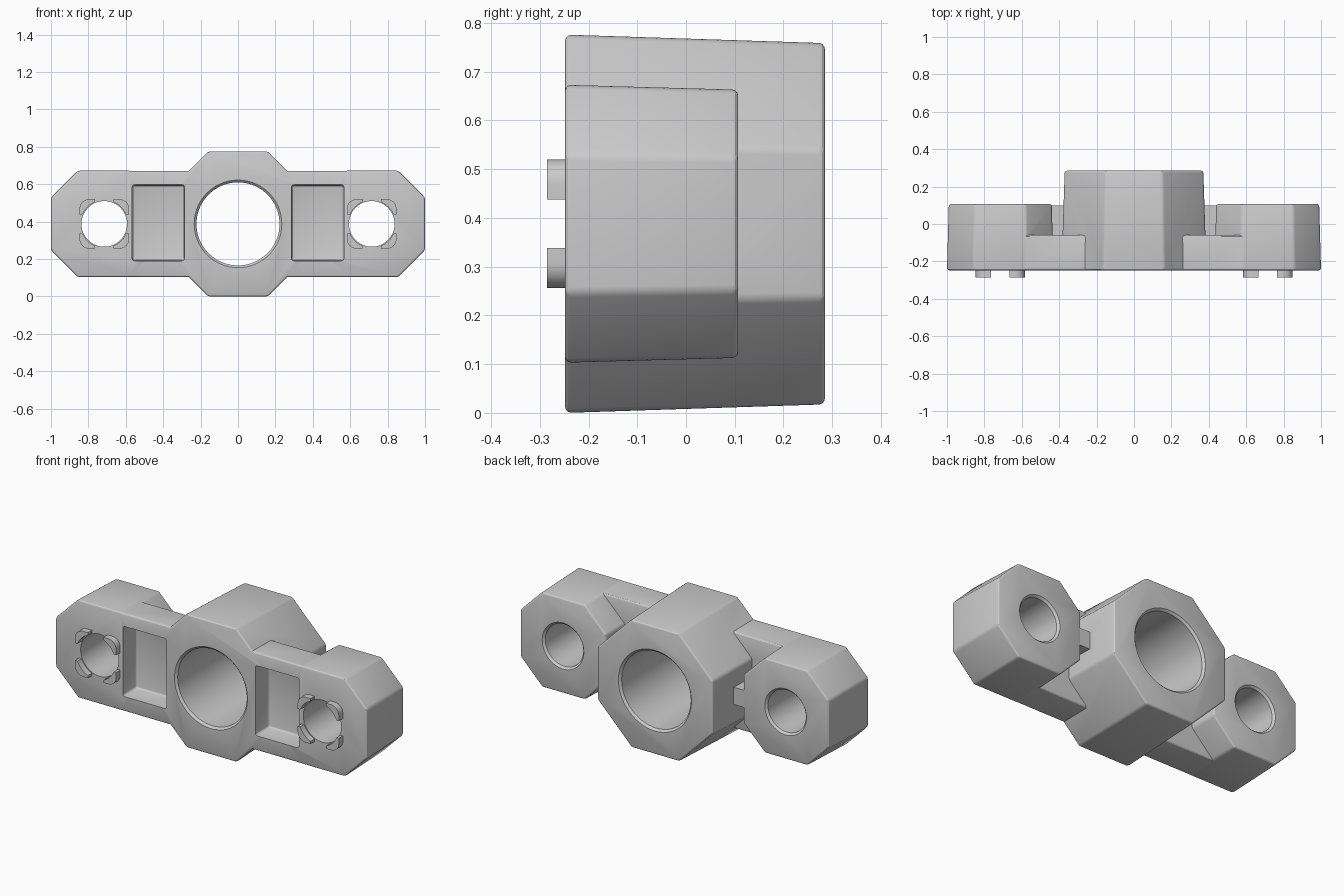
import bpy, bmesh, math

if "Cube" in bpy.data.objects:
    bpy.data.objects.remove(bpy.data.objects["Cube"])

ZC = 0.388            # height of the centre line
FRONT = -0.248        # front plane of the body


def loft(name, pts, rings, cx=0.0, cz=ZC, bevel=0.0):
    """Prism along y: outline pts (x, z), rings of (y, scale)."""
    bm = bmesh.new()
    loops = [[bm.verts.new((cx + x * s, y, cz + z * s)) for x, z in pts] for y, s in rings]
    n = len(pts)
    for a, b in zip(loops, loops[1:]):
        for i in range(n):
            bm.faces.new((a[i], a[(i + 1) % n], b[(i + 1) % n], b[i]))
    bm.faces.new(loops[0])
    bm.faces.new(loops[-1])
    bmesh.ops.recalc_face_normals(bm, faces=bm.faces)
    me = bpy.data.meshes.new(name)
    bm.to_mesh(me)
    bm.free()
    ob = bpy.data.objects.new(name, me)
    bpy.context.collection.objects.link(ob)
    if bevel:
        m = ob.modifiers.new("edge", 'BEVEL')
        m.width, m.segments, m.limit_method = bevel, 3, 'ANGLE'
        m.angle_limit = math.radians(30)
        apply(ob, m)
    return ob


def apply(ob, mod):
    bpy.ops.object.select_all(action='DESELECT')
    bpy.context.view_layer.objects.active = ob
    ob.select_set(True)
    bpy.ops.object.modifier_apply(modifier=mod.name)


def boolean(ob, other, op):
    m = ob.modifiers.new("bool", 'BOOLEAN')
    m.operation, m.solver, m.object = op, 'EXACT', other
    apply(ob, m)
    bpy.data.objects.remove(other)


def smooth(ob):
    bpy.ops.object.select_all(action='DESELECT')
    bpy.context.view_layer.objects.active = ob
    ob.select_set(True)
    bpy.ops.object.shade_smooth_by_angle(angle=math.radians(25))


def octagon(h, c):
    return [(c, h), (h, c), (h, -c), (c, -h), (-c, -h), (-h, -c), (-h, c), (-c, h)]


def rect(w, h):
    return [(w, h), (w, -h), (-w, -h), (-w, h)]


def circle(r, n=64):
    return [(r * math.cos(2 * math.pi * i / n), r * math.sin(2 * math.pi * i / n)) for i in range(n)]


# Central hub, end blocks, plate and ribs joined to one body
body = loft("bracket_body", octagon(0.388, 0.16), [(FRONT, 1), (0.285, 0.955)], bevel=0.012)
plate = loft("plate", rect(0.72, 0.2845), [(FRONT + 0.0005, 1), (-0.06, 0.982)], bevel=0.012)
boolean(body, plate, 'UNION')
for s in (-1, 1):
    block = loft("end_block", octagon(0.285, 0.142), [(FRONT, 1), (0.107, 0.965)],
                 cx=0.715 * s, bevel=0.012)
    boolean(body, block, 'UNION')
    rib = loft("rib", rect(0.06, 0.05), [(-0.1, 1), (0.1, 1)], cx=0.4 * s)
    boolean(body, rib, 'UNION')

# Main bore with softened rims
bore = loft("bore", circle(0.222, 96),
            [(-0.27, 1.155), (FRONT + 0.012, 1), (0.285 - 0.012, 1), (0.307, 1.155)])
boolean(body, bore, 'DIFFERENCE')

# End holes and front pockets
for s in (-1, 1):
    hole = loft("hole", circle(0.122), [(-0.3, 1), (0.095, 1), (0.115, 1.16)], cx=0.715 * s)
    boolean(body, hole, 'DIFFERENCE')
    pocket = loft("pocket", rect(0.14, 0.203), [(-0.3, 1.01), (-0.128, 0.985)],
                  cx=0.426 * s, cz=0.394, bevel=0.014)
    boolean(body, pocket, 'DIFFERENCE')
smooth(body)

# Four curved corner pegs around each end hole
R, OUT, INN, RND = 0.127, 0.132, 0.05, 0.05
a0 = math.asin(INN / R)
inner = [(R * math.cos(a), R * math.sin(a))
         for a in (a0 + (math.pi / 2 - 2 * a0) * i / 10 for i in range(11))]
outer = [(OUT - RND + RND * math.cos(a), OUT - RND + RND * math.sin(a))
         for a in (math.pi / 2 * (1 - i / 8) for i in range(9))]
profile = inner + [(INN, OUT)] + outer + [(OUT, INN)]
for side, s in (("left", -1), ("right", 1)):
    for k in range(4):
        c, d = round(math.cos(k * math.pi / 2)), round(math.sin(k * math.pi / 2))
        pts = [(x * c - z * d, x * d + z * c) for x, z in profile]
        smooth(loft(f"{side}_peg_{k + 1}", pts, [(-0.285, 1), (FRONT + 0.008, 1)], cx=0.715 * s))
